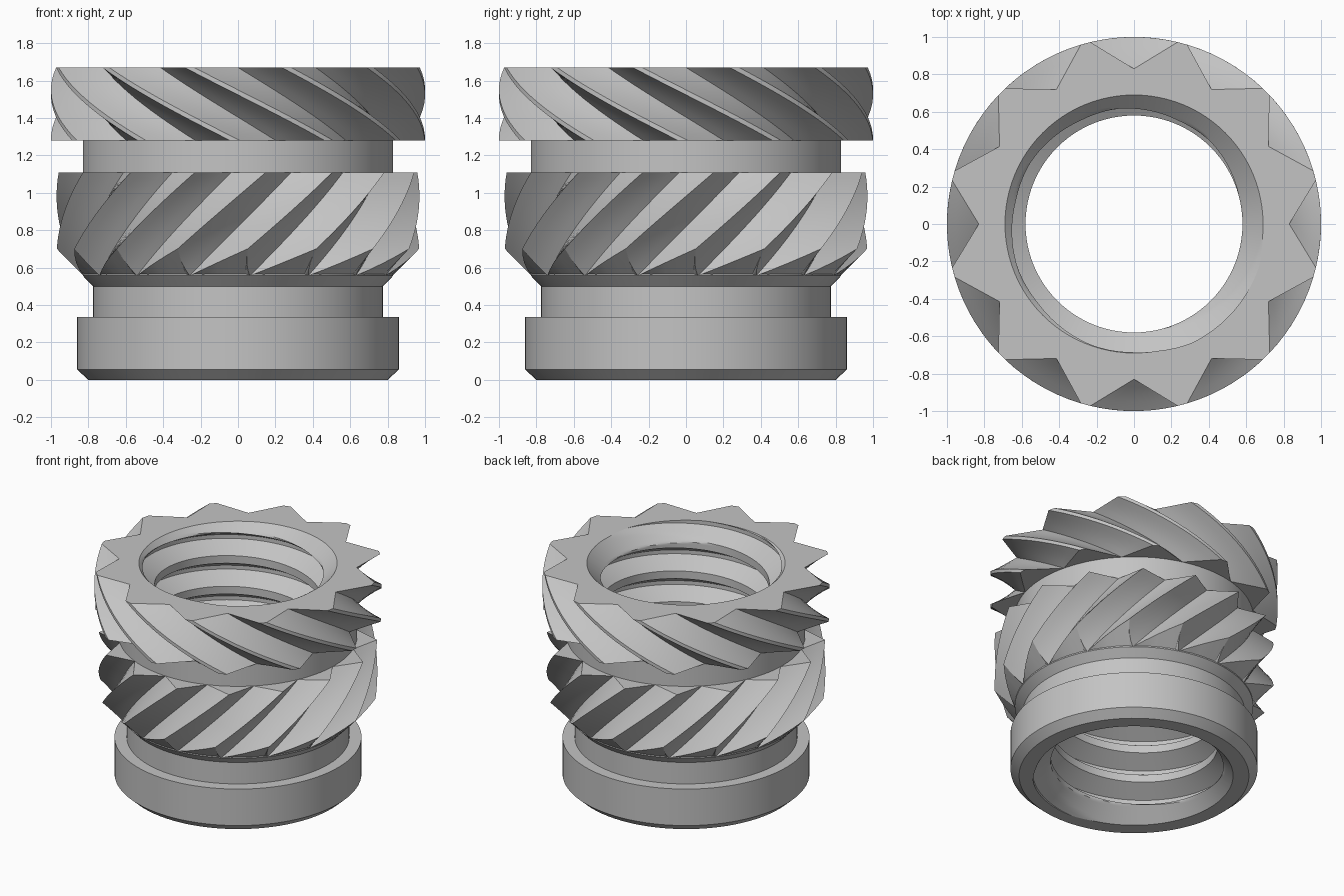
import bpy
import bmesh
from math import sin, cos, pi, radians, hypot, atan2

cube = bpy.data.objects.get("Cube")
if cube:
    bpy.data.objects.remove(cube, do_unlink=True)

HEIGHT = 1.67
CORE = 0.83          # radius of the neck and of the groove bottoms

# Single metal colour
metal = bpy.data.materials.new("grey_metal")
metal.use_nodes = True
GREY = (0.55, 0.55, 0.55, 1)
metal.diffuse_color = GREY
metal.node_tree.nodes["Principled BSDF"].inputs["Base Color"].default_value = GREY


def loft(name, columns):
    """Skin neighbouring columns of (angle, radius, z) points; coincident points merge."""
    bm = bmesh.new()
    grid = [[bm.verts.new((r * cos(a), r * sin(a), z)) for a, r, z in col]
            for col in columns]
    for left, right in zip(grid, grid[1:]):
        for j in range(len(left) - 1):
            bm.faces.new((left[j], right[j], right[j + 1], left[j + 1]))
    bmesh.ops.remove_doubles(bm, verts=bm.verts, dist=1e-5)
    bmesh.ops.dissolve_degenerate(bm, edges=bm.edges, dist=1e-5)
    mesh = bpy.data.meshes.new(name)
    bm.to_mesh(mesh)
    bm.free()
    mesh.materials.append(metal)
    obj = bpy.data.objects.new(name, mesh)
    bpy.context.collection.objects.link(obj)
    bpy.ops.object.select_all(action='DESELECT')
    obj.select_set(True)
    bpy.context.view_layer.objects.active = obj
    bpy.ops.object.shade_smooth_by_angle(angle=radians(30))
    return obj


# Threaded sleeve: turned outside, helical thread inside
OUTSIDE = [(0.80, 0), (0.86, 0.055), (0.86, 0.335), (0.775, 0.335),
           (0.775, 0.5), (CORE, 0.557), (CORE, HEIGHT)]
MOUTH, BORE, ROOT = 0.69, 0.58, 0.707
PITCH = 0.236
START = 0.134
CREST, FLANK = PITCH / 4, PITCH * 5 / 16
THREAD = [(0, BORE), (CREST, BORE), (CREST + FLANK, ROOT),
          (PITCH - FLANK, ROOT), (PITCH, BORE)]
FINE = 6             # rows per thread face
STEPS = [h0 + (h1 - h0) * i / FINE
         for (h0, _), (h1, _) in zip(THREAD, THREAD[1:]) for i in range(FINE)]


def thread_radius(h):
    h %= PITCH
    for (h0, r0), (h1, r1) in zip(THREAD, THREAD[1:]):
        if h <= h1:
            return r0 + (r1 - r0) * (h - h0) / (h1 - h0)
    return BORE


def sleeve_column(angle):
    rise = START + PITCH * angle / (2 * pi)
    col = [(angle, r, z) for r, z in OUTSIDE]
    for turn in range(int(HEIGHT / PITCH) + 2, -3, -1):
        for h in reversed(STEPS):
            z = min(max(turn * PITCH + h + rise, 0), HEIGHT)
            chamfer = MOUTH - min(z, HEIGHT - z)
            col.append((angle, max(thread_radius(z - rise), chamfer), z))
    col.append((angle, *OUTSIDE[0]))
    return col


SEGMENTS = 96
loft("threaded_sleeve", [sleeve_column(2 * pi * i / SEGMENTS) for i in range(SEGMENTS + 1)])


def knurl(name, teeth, radius, tip, z_lo, z_hi, twist, phase, z_ref, slope=0.0):
    """Ring of twisted V grooves; slope tapers the lower end into a cone."""
    step = 2 * pi / teeth
    half = step / 2 - radians(tip) / 2
    px, py = radius * cos(half), radius * sin(half)
    # One groove in plan: tip, straight wall, valley, straight wall, tip
    plan = []
    for i in range(-4, 5):
        t = abs(i) / 4
        x, y = CORE + (px - CORE) * t, py * i / 4
        plan.append((atan2(y, x), hypot(x, y)))
    columns = []
    inner = CORE - 0.01      # the end faces reach slightly into the sleeve
    for tooth in range(teeth):
        for a, r in plan:
            start = z_lo + (r - CORE) * slope
            a += tooth * step + radians(phase)
            rows = []
            for j in range(13):
                z = start + (z_hi - start) * j / 12
                rows.append((a + radians(twist) * (z - z_ref), r, z))
            bottom, top = rows[0][0], rows[-1][0]
            columns.append([(bottom, inner, z_lo)] + rows + [(top, inner, z_hi)])
    return loft(name, columns + columns[:1])


# Two bands of opposite hand
knurl("upper_knurl", 12, 1.0, 3, 1.28, HEIGHT, -113, 0, HEIGHT)
knurl("lower_knurl", 16, 0.97, 0, 0.557, 1.11, 69, 4.4, 0.557, slope=1.03)
